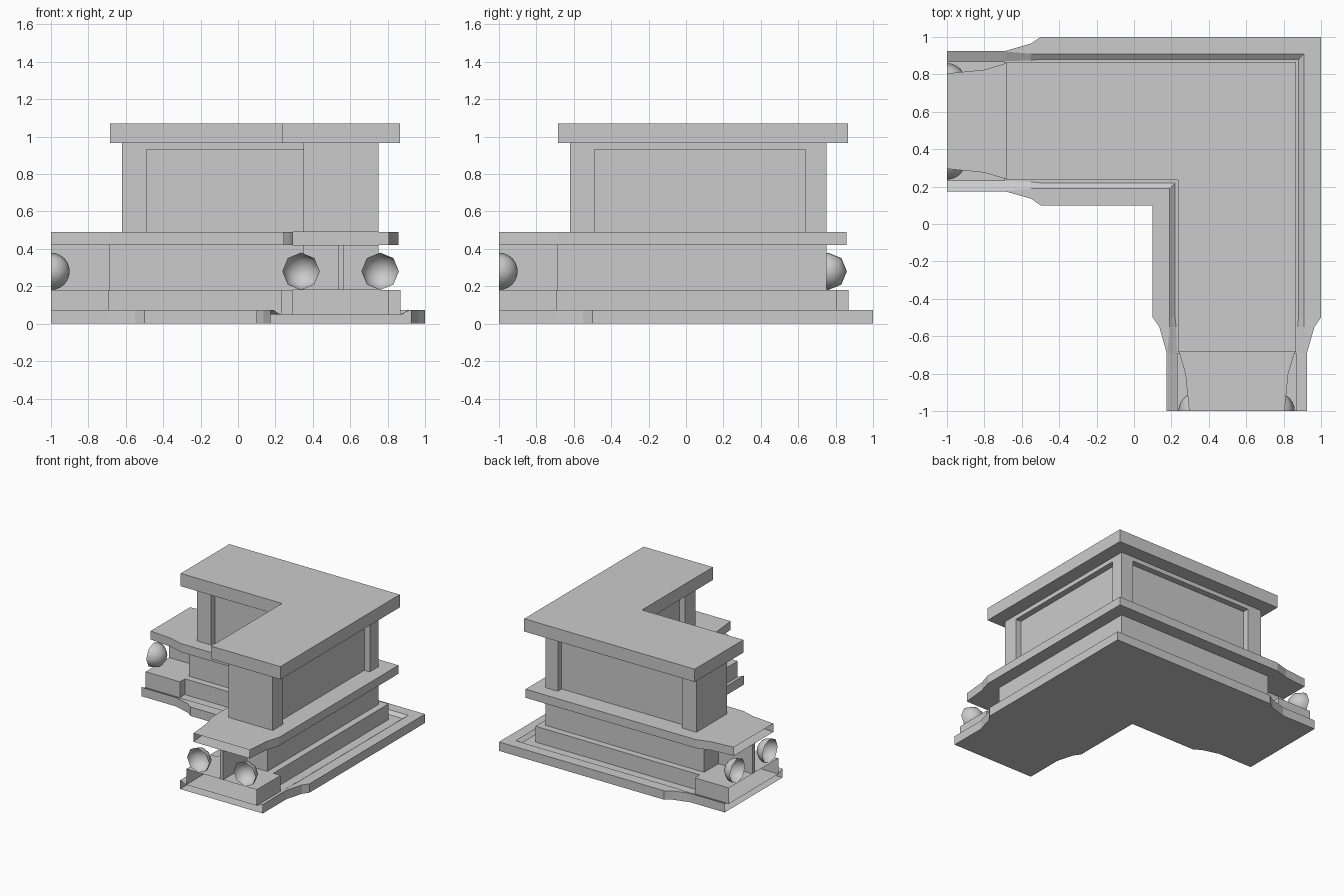
import bpy, bmesh, math
from mathutils import Matrix, Vector

if "Cube" in bpy.data.objects:
    bpy.data.objects.remove(bpy.data.objects["Cube"])

C = 0.55  # centre line of both arms
SWAP = Matrix(((0, 1, 0, 0), (1, 0, 0, 0), (0, 0, 1, 0), (0, 0, 0, 1)))


def finish(name, bm, smooth=False):
    me = bpy.data.meshes.new(name)
    bm.to_mesh(me)
    bm.free()
    ob = bpy.data.objects.new(name, me)
    bpy.context.collection.objects.link(ob)
    for p in me.polygons:
        p.use_smooth = smooth
    return ob


def sweep(name, stations, caps=True):
    """Sweep a cross-section along the L. stations: (distance, loop of (side, z));
    the last loop is also used at the mitred corner."""
    bm = bmesh.new()
    last = stations[-1][1]
    rings = [[(s, C + v, z) for v, z in prof] for s, prof in stations]
    rings.append([(C + v, C + v, z) for v, z in last])
    rings += [[(C + v, s, z) for v, z in prof] for s, prof in reversed(stations)]
    rows = [[bm.verts.new(p) for p in r] for r in rings]
    n = len(last)
    for a, b in zip(rows, rows[1:]):
        for i in range(n):
            j = (i + 1) % n
            bm.faces.new((a[i], a[j], b[j], b[i]))
    ends = [bm.faces.new(rows[0]), bm.faces.new(rows[-1])]
    bmesh.ops.recalc_face_normals(bm, faces=bm.faces[:])
    if not caps:
        bmesh.ops.delete(bm, geom=ends, context='FACES_ONLY')
    return finish(name, bm)


def rect(w, z0, z1):
    return [(w, z0), (w, z1), (-w, z1), (-w, z0)]


def tray(w, rim, floor):
    half = [(w, 0), (w, .073), (rim, .073), (floor, .05)]
    return half + [(-v, z) for v, z in reversed(half)]


def box(name, lo, hi, swap=False):
    lo, hi = Vector(lo), Vector(hi)
    bm = bmesh.new()
    bmesh.ops.create_cube(bm, size=1, matrix=Matrix.Translation((lo + hi) / 2)
                          @ Matrix.Diagonal((*(hi - lo), 1)))
    if swap:
        bm.transform(SWAP)
        bmesh.ops.reverse_faces(bm, faces=bm.faces[:])
    return finish(name, bm)


def half_ball(name, x, swap):
    bm = bmesh.new()
    bmesh.ops.create_uvsphere(bm, u_segments=8, v_segments=12, radius=.1,
                              matrix=Matrix.Rotation(math.pi / 2, 4, 'X'))
    bmesh.ops.delete(bm, geom=[v for v in bm.verts if v.co.y < -1e-4], context='VERTS')
    bm.transform(Matrix.Translation((x, -1, .28)))
    if swap:
        bm.transform(SWAP)
        bmesh.ops.reverse_faces(bm, faces=bm.faces[:])
    return finish(name, bm, True)


# base tray with raised rim, narrowing toward the open ends
sweep("base_tray", [(-1, tray(.375, .372, .32)), (-.69, tray(.375, .372, .32)),
                    (-.55, tray(.415, .36, .325)), (-.5, tray(.45, .36, .33))], caps=False)

# plinth, wider at the arm ends
sweep("plinth", [(-1, rect(.32, .05, .18)), (-.69, rect(.32, .05, .18)),
                 (-.689, rect(.255, .05, .18))], caps=False)

# neck between plinth and ledge
sweep("neck", [(-.69, rect(.2, .18, .42))])

# ledge slab, tapering to the open ends
sweep("ledge", [(-1, rect(.255, .42, .49)), (-.8, rect(.275, .42, .49)),
                (-.69, rect(.308, .42, .49))], caps=False)

# upper body: recessed wall, top beam and top cap
sweep("recessed_wall", [(-.5, rect(.15, .49, .93))])
sweep("top_beam", [(-.62, rect(.2, .93, .965))])
sweep("top_cap", [(-.685, rect(.315, .965, 1.07))])

# outer corner post
box("corner_post", (.64, .64, .49), (.75, .75, .93))

# end posts, connecting webs and half balls on both arms
for swap, arm in ((False, "front"), (True, "left")):
    box(arm + "_end_post", (.35, -.62, .49), (.75, -.49, .93), swap)
    box(arm + "_web", (.535, -1, .18), (.565, -.69, .42), swap)
    half_ball(arm + "_inner_ball", .337, swap)
    half_ball(arm + "_outer_ball", .76, swap)
